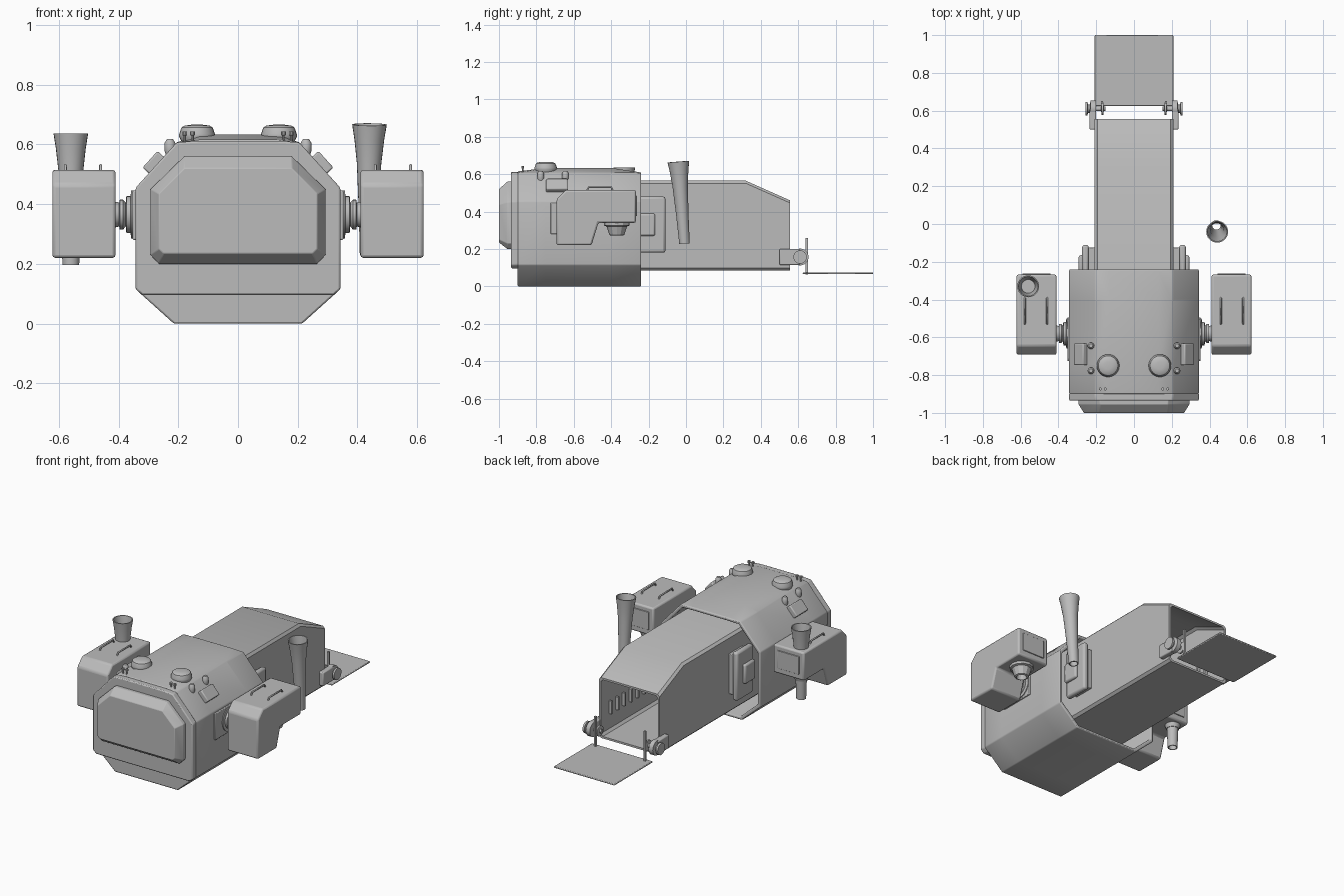
import bpy, bmesh, math
from mathutils import Matrix, Vector

old = bpy.data.objects.get("Cube")
if old:
    bpy.data.objects.remove(old)

grey = bpy.data.materials.new("plain_grey")
grey.use_nodes = True
grey.diffuse_color = (0.5, 0.5, 0.5, 1)
grey.node_tree.nodes["Principled BSDF"].inputs["Base Color"].default_value = (0.5, 0.5, 0.5, 1)


def finish(name, bm, bevel=0, angle=35, segments=2):
    bmesh.ops.recalc_face_normals(bm, faces=bm.faces)
    for f in bm.faces:
        f.smooth = True
    me = bpy.data.meshes.new(name)
    bm.to_mesh(me)
    bm.free()
    me.set_sharp_from_angle(angle=math.radians(angle))
    me.materials.append(grey)
    ob = bpy.data.objects.new(name, me)
    bpy.context.collection.objects.link(ob)
    if bevel:
        mod = ob.modifiers.new("soft_edges", "BEVEL")
        mod.width, mod.segments = bevel, segments
        mod.limit_method = "ANGLE"
    return ob


def loft(name, rings, closed=False, bevel=0, angle=35):
    """Skin a list of point rings; cap the ends or join last to first."""
    bm = bmesh.new()
    loops = [[bm.verts.new(p) for p in ring] for ring in rings]
    n = len(loops[0])
    pairs = list(zip(loops, loops[1:])) + ([(loops[-1], loops[0])] if closed else [])
    for a, b in pairs:
        for i in range(n):
            j = (i + 1) % n
            bm.faces.new((a[i], a[j], b[j], b[i]))
    if not closed:
        bm.faces.new(loops[0])
        bm.faces.new(loops[-1])
    return finish(name, bm, bevel, angle)


def section(y, half):
    """Symmetric ring in the xz plane from its right half."""
    return [(x, y, z) for x, z in half] + [(-x, y, z) for x, z in reversed(half)]


def lathe(name, origin, profile, axis=(0, 0, 1), sides=24, closed=False, angle=35):
    """Revolve (radius, height) pairs about an axis through origin."""
    turn = Vector((0, 0, 1)).rotation_difference(Vector(axis)).to_matrix()
    rings = []
    for r, h in profile:
        steps = [2 * math.pi * i / sides for i in range(sides)]
        rings.append([Vector(origin) + turn @ Vector((r * math.cos(t), r * math.sin(t), h))
                      for t in steps])
    return loft(name, rings, closed, angle=angle)


def box(name, centre, size, bevel=0, tilt=0):
    bm = bmesh.new()
    m = Matrix.Translation(centre) @ Matrix.Rotation(tilt, 4, "Y") @ Matrix.Diagonal((*size, 1))
    bmesh.ops.create_cube(bm, size=1, matrix=m)
    return finish(name, bm, bevel)


def wire(name, points, radius):
    cu = bpy.data.curves.new(name, "CURVE")
    cu.dimensions = "3D"
    cu.bevel_depth, cu.bevel_resolution, cu.use_fill_caps = radius, 2, True
    sp = cu.splines.new("POLY")
    sp.points.add(len(points) - 1)
    for p, co in zip(sp.points, points):
        p.co = (*co, 1)
    cu.materials.append(grey)
    ob = bpy.data.objects.new(name, cu)
    bpy.context.collection.objects.link(ob)


# Cabin shell with a bulged roof and a hollow rear
def cabin_half(bulge, k=1.0):
    half = [(0.215, 0), (0.343, 0.115), (0.343, 0.455), (0.205, 0.607), (0.13, 0.607 + bulge)]
    return [(x * k, 0.3 + (z - 0.3) * k) for x, z in half]


loft("cabin_shell", [section(y, cabin_half(b, k)) for y, b, k in (
    (-0.9, 0.008, 1), (-0.75, 0.026, 1), (-0.4, 0.026, 1), (-0.24, 0.002, 1),
    (-0.24, 0.002, 0.94), (-0.85, 0.002, 0.94))], bevel=0.006, angle=50)
front = [(0.32, 0.096), (0.343, 0.115), (0.343, 0.455), (0.205, 0.607), (0.13, 0.612)]
loft("cabin_front", [section(y, front) for y in (-0.895, -0.935)], bevel=0.006)

# Windscreen standing out of the cabin front
frame = [(0.265, 0.2), (0.293, 0.23), (0.293, 0.45), (0.18, 0.56)]
glass = [(0.25, 0.235), (0.265, 0.25), (0.265, 0.435), (0.18, 0.52)]
loft("windscreen", [section(-0.93, frame), section(-0.955, frame), section(-1, glass)], bevel=0.003)


# Cargo hull, hollow and open at the back
def hull_ring(y, top, t=0):
    w, low, high, c = 0.208 - t, 0.085 + t, top - t, 0.014
    return section(y, [(w - c, low), (w, low + c), (w, high - c), (w - c, high)])


hull = [(-0.86, 0.565), (0.32, 0.565), (0.556, 0.46)]
loft("cargo_hull", [hull_ring(y, z) for y, z in hull] +
     [hull_ring(y, z, 0.012) for y, z in reversed(hull)][:2] + [hull_ring(-0.2, 0.565, 0.012)])

# Loading ramp
box("ramp", (0, 0.812, 0.07), (0.416, 0.376, 0.01), 0.004)

# Flared pipes: one standing free, one through the right pod
flare = [(0.028, 0), (0.033, 0.15), (0.041, 0.31), (0.05, 0.39), (0.058, 0.44)]
tube = flare + [(r - 0.006, h) for r, h in reversed(flare)]
lathe("free_pipe", (0.436, -0.008, 0.228), tube, (0.01, -0.075, 1), closed=True)
lathe("pod_pipe", (-0.56, -0.33, 0.196), tube, closed=True)
lathe("pod_pipe_collar", (-0.56, -0.33, 0.315), [(0.036, 0), (0.045, 0.03)])

pod_side = [(-0.692, 0.22), (-0.505, 0.22), (-0.468, 0.34), (-0.268, 0.34),
            (-0.268, 0.515), (-0.645, 0.515), (-0.692, 0.465)]

for s, side in ((1, "left"), (-1, "right")):
    # Side pods with handles, back panel and stepped mounting
    loft(side + "_pod", [[(s * x, y, z) for y, z in pod_side] for x in (0.41, 0.622)], bevel=0.01)
    for x in (0.46, 0.578):
        wire(side + "_pod_handle", [(s * x, -0.53, 0.51), (s * x, -0.52, 0.53),
                                    (s * x, -0.4, 0.53), (s * x, -0.39, 0.51)], 0.005)
    box(side + "_pod_panel", (s * 0.516, -0.267, 0.43), (0.15, 0.009, 0.11), 0.002)
    lathe(side + "_pod_mount", (s * 0.33, -0.58, 0.365),
          [(0.08, 0), (0.08, 0.028), (0.062, 0.03), (0.062, 0.044), (0.04, 0.046),
           (0.05, 0.055), (0.05, 0.066), (0.04, 0.068), (0.045, 0.09)], (s, 0, 0))
    box(side + "_mount_plate", (s * 0.343, -0.61, 0.363), (0.02, 0.23, 0.165), 0.004)

    # Brackets where the hull leaves the cabin
    box(side + "_bracket_base", (s * 0.224, -0.19, 0.33), (0.04, 0.13, 0.25), 0.004)
    box(side + "_bracket_plate", (s * 0.257, -0.19, 0.33), (0.034, 0.16, 0.3), 0.012)
    box(side + "_bracket_block", (s * 0.28, -0.215, 0.33), (0.025, 0.1, 0.12), 0.01)

    # Ramp hinge: arm, spool and post
    box(side + "_hinge_arm", (s * 0.218, 0.555, 0.157), (0.035, 0.11, 0.085), 0.006)
    lathe(side + "_hinge_spool", (s * 0.15, 0.61, 0.157),
          [(0.012, 0), (0.012, 0.01), (0.032, 0.011), (0.032, 0.022), (0.012, 0.024),
           (0.012, 0.05), (0.045, 0.052), (0.045, 0.08), (0.022, 0.083), (0.022, 0.094),
           (0.036, 0.096), (0.036, 0.108)], (s, 0, 0))
    box(side + "_ramp_post", (s * 0.17, 0.645, 0.162), (0.012, 0.012, 0.195))

    # Roof domes and pins
    lathe(side + "_roof_dome", (s * 0.137, -0.75, 0.605),
          [(0.05, 0), (0.06, 0.02), (0.06, 0.03), (0.052, 0.052), (0.042, 0.058), (0.02, 0.061)])
    for x in (0.152, 0.178):
        lathe(side + "_roof_pin", (s * x, -0.873, 0.6),
              [(0.004, 0), (0.004, 0.03), (0.008, 0.031), (0.008, 0.044)], sides=10)

    # Shoulder lamps
    box(side + "_shoulder_lamp", (s * 0.278, -0.69, 0.535), (0.075, 0.115, 0.045), 0.006,
        s * math.radians(48))
    for y in (-0.645, -0.777):
        lathe(side + "_shoulder_knob", (s * 0.228, y, 0.56),
              [(0.012, 0), (0.018, 0.018), (0.018, 0.045), (0.01, 0.058)], sides=14)

    # Hooks along the inside walls
    for i in range(7):
        box(side + "_wall_hook", (s * 0.187, 0.08 + i * 0.065, 0.245), (0.02, 0.012, 0.08))

# Ribbed nozzle under the left pod
lathe("pod_nozzle", (0.515, -0.37, 0.345),
      [(0.068, 0), (0.068, -0.02), (0.055, -0.024), (0.04, -0.07), (0.03, -0.074), (0.024, -0.04)],
      sides=12, angle=20)
